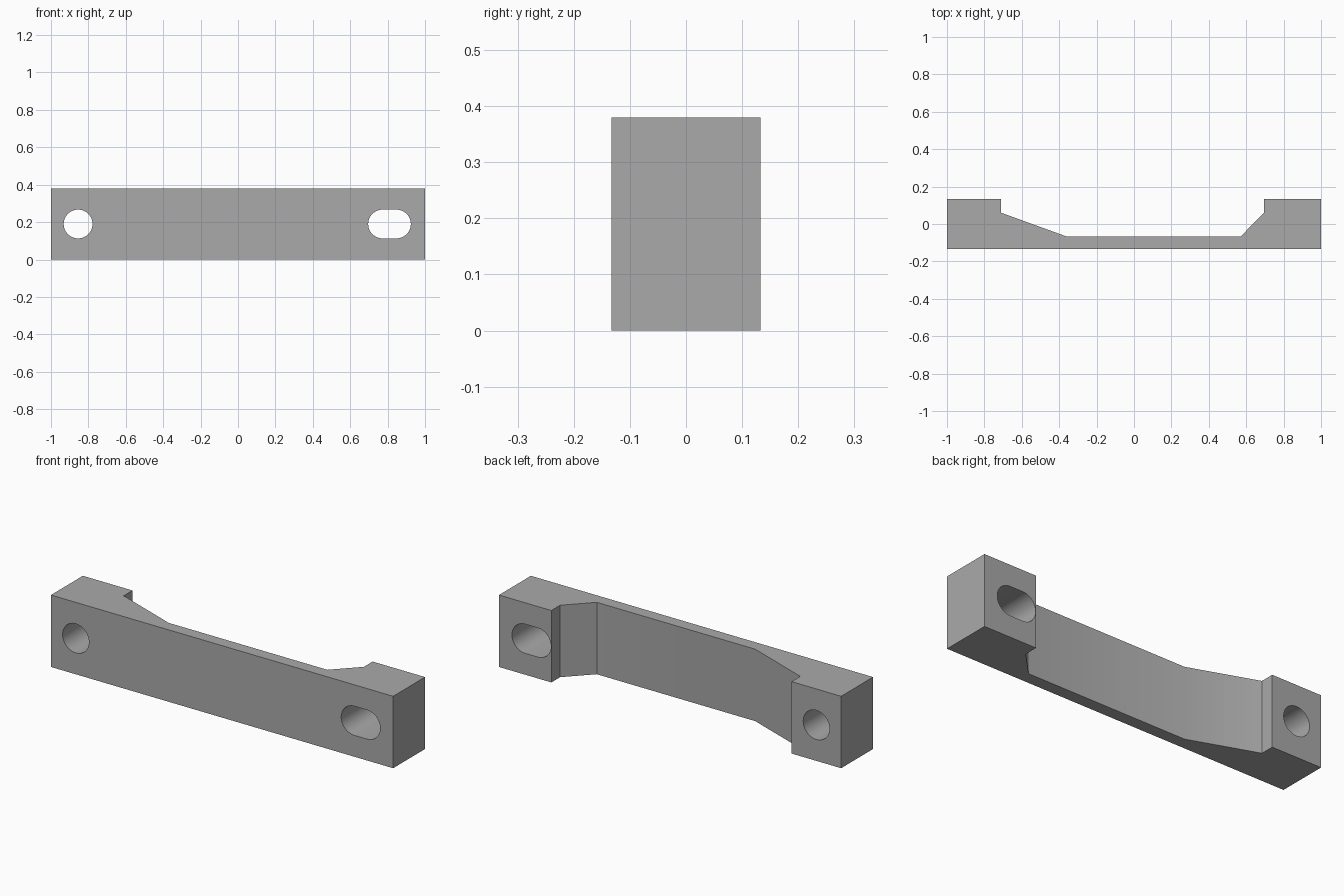
import bpy
import bmesh
import math

cube = bpy.data.objects.get("Cube")
if cube:
    bpy.data.objects.remove(cube, do_unlink=True)

HEIGHT = 0.38
DEPTH = 0.133

grey = bpy.data.materials.new("plain grey")
grey.use_nodes = True
colour = (0.4, 0.4, 0.4, 1)
grey.diffuse_color = colour
grey.node_tree.nodes["Principled BSDF"].inputs["Base Color"].default_value = colour


def extrude_outline(name, points, offset):
    """Make a solid by extruding a closed outline of 3D points."""
    bm = bmesh.new()
    face = bm.faces.new([bm.verts.new(p) for p in points])
    result = bmesh.ops.extrude_face_region(bm, geom=[face])
    verts = [v for v in result["geom"] if isinstance(v, bmesh.types.BMVert)]
    bmesh.ops.translate(bm, verts=verts, vec=offset)
    bmesh.ops.recalc_face_normals(bm, faces=bm.faces)
    mesh = bpy.data.meshes.new(name)
    bm.to_mesh(mesh)
    bm.free()
    mesh.materials.append(grey)
    obj = bpy.data.objects.new(name, mesh)
    bpy.context.collection.objects.link(obj)
    return obj


def slot_outline(x_min, x_max, radius, steps=24):
    """Rounded slot; both ends meet in a circle when it has no length."""
    points = []
    for cx, start in ((x_max - radius, -math.pi / 2), (x_min + radius, math.pi / 2)):
        for i in range(steps + 1):
            a = start + math.pi * i / steps
            p = (cx + radius * math.cos(a), -0.3, HEIGHT / 2 + radius * math.sin(a))
            points.append(p)
    if x_max - x_min <= 2 * radius + 1e-6:
        points = points[:steps] + points[steps + 1:-1]
    return points


# Bracket body: thin bar with a thick block at each end
profile = [(-1, -DEPTH), (1, -DEPTH), (1, DEPTH), (0.694, DEPTH), (0.694, 0.06),
           (0.569, -0.068), (-0.357, -0.068), (-0.71, 0.06), (-0.71, DEPTH), (-1, DEPTH)]
body = extrude_outline("bracket_body", [(x, y, 0) for x, y in profile], (0, 0, HEIGHT))

# Round hole and elongated slot, bored from front to back
R = 0.077
for name, x_min, x_max in (("round_hole", -0.855 - R, -0.855 + R), ("long_slot", 0.696, 0.924)):
    cutter = extrude_outline(name + "_cutter", slot_outline(x_min, x_max, R), (0, 0.6, 0))
    cutter.hide_render = True
    cut = body.modifiers.new(name, "BOOLEAN")
    cut.operation = "DIFFERENCE"
    cut.solver = "EXACT"
    cut.object = cutter
    bpy.context.view_layer.objects.active = body
    bpy.ops.object.modifier_apply(modifier=cut.name)
    bpy.data.objects.remove(cutter, do_unlink=True)

# Smooth bores, crisp corners
bpy.ops.object.select_all(action="DESELECT")
body.select_set(True)
bpy.context.view_layer.objects.active = body
bpy.ops.object.shade_smooth_by_angle(angle=math.radians(30))
